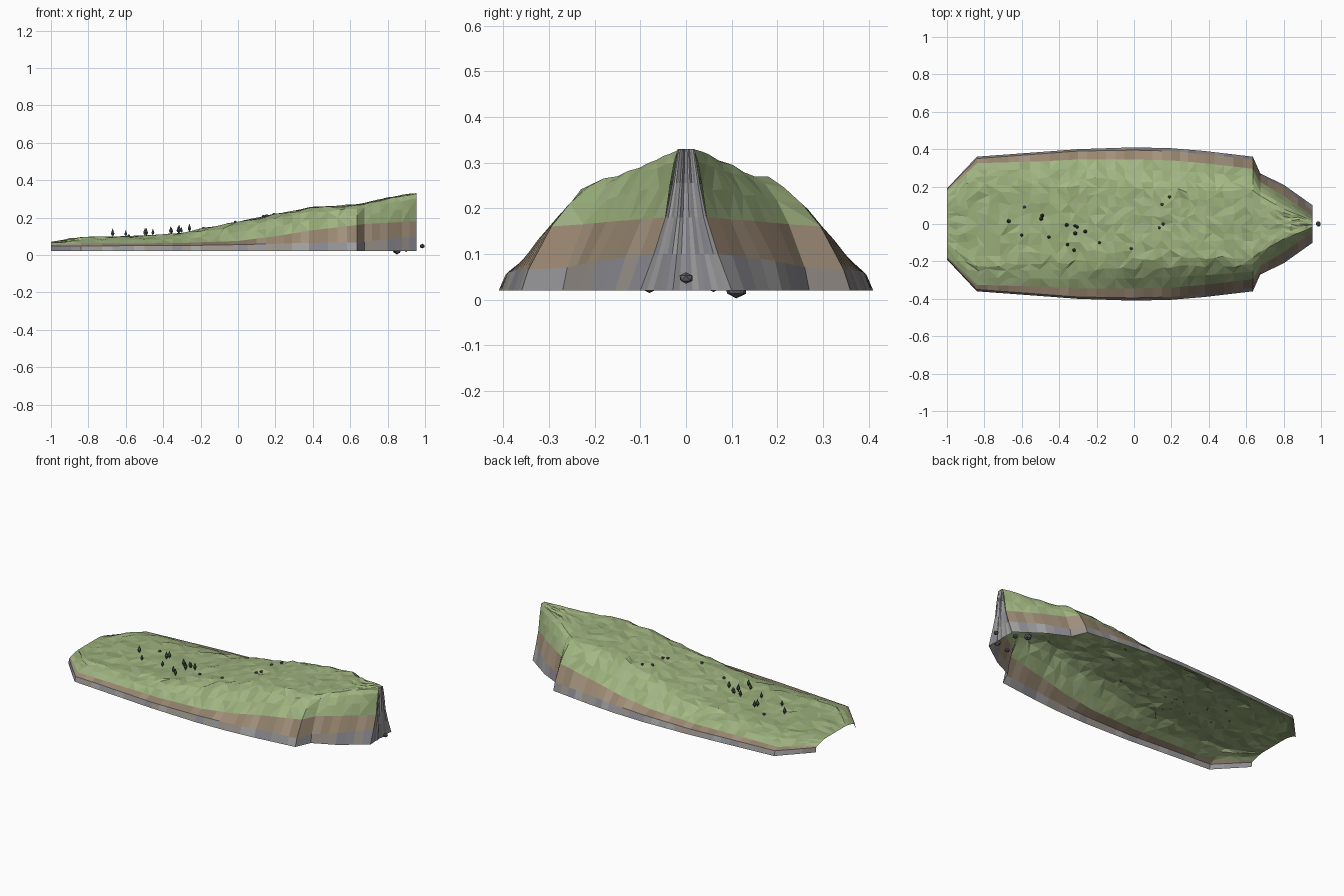
import bpy, bmesh, math, random
from mathutils import Vector, Matrix

if "Cube" in bpy.data.objects:
    bpy.data.objects.remove(bpy.data.objects["Cube"])

random.seed(4)
BASE = 0.02

def mats(name, cols):
    out = []
    for i, c in enumerate(cols):
        m = bpy.data.materials.new(f"{name}_{i}")
        m.diffuse_color = (*c, 1)
        m.use_nodes = True
        m.node_tree.nodes["Principled BSDF"].inputs["Base Color"].default_value = m.diffuse_color
        out.append(m)
    return out

GREEN = mats("grass", [(.33, .44, .20), (.37, .48, .23), (.30, .40, .18), (.35, .45, .23)])
BROWN = mats("earth", [(.33, .25, .17), (.37, .29, .21), (.29, .22, .15)])
GREY = mats("stone", [(.30, .30, .31), (.36, .36, .36), (.25, .25, .28), (.32, .29, .26)])
DARK = mats("foliage", [(.07, .09, .07), (.10, .13, .10)])
ROCK = mats("rock", [(.12, .12, .13)])

def make(name, bm, materials):
    for f in bm.faces:
        f.material_index = random.randrange(len(materials))
    me = bpy.data.meshes.new(name)
    bm.to_mesh(me)
    bm.free()
    for m in materials:
        me.materials.append(m)
    ob = bpy.data.objects.new(name, me)
    bpy.context.collection.objects.link(ob)
    return ob

# Cross-sections: x, base y, stone top (y, z), earth top (y, z), shoulder y, top z
STATIONS = [
    (-1.00, .19, .185, .048, .175, .053, .10, .070),
    (-.84, .36, .350, .048, .325, .062, .22, .092),
    (-.50, .385, .375, .050, .335, .062, .21, .100),
    (-.30, .40, .390, .050, .345, .064, .20, .115),
    (.00, .41, .395, .055, .345, .075, .19, .175),
    (.20, .405, .390, .060, .340, .100, .18, .215),
    (.38, .39, .372, .065, .325, .130, .18, .252),
    (.635, .36, .345, .066, .295, .160, .18, .268),
    (.675, .27, .260, .070, .225, .165, .15, .274),
    (.80, .21, .195, .085, .150, .172, .08, .304),
    (.955, .10, .070, .100, .045, .180, .018, .330)]
SPANS = [3, 6, 4, 6, 4, 4, 5, 1, 3, 4]

rows = []
for a, b, n in zip(STATIONS, STATIONS[1:], SPANS):
    for k in range(n):
        rows.append([p + (q - p) * k / n for p, q in zip(a, b)])
rows.append(list(STATIONS[-1]))

def ground(x):
    for a, b in zip(STATIONS, STATIONS[1:]):
        if a[0] <= x <= b[0]:
            return a[7] + (b[7] - a[7]) * (x - a[0]) / (b[0] - a[0])
    return BASE

def section(r):
    x, by, gy, gz, ey, ez, sy, tz = r
    half = [(by, BASE), (gy, gz), (ey, ez)]
    for t, u in ((.35, .45), (.7, .8), (1, .98)):
        half.append((ey + (sy - ey) * t, ez + (tz - ez) * u))
    inner = [(sy * (1 - k / 4), tz) for k in range(1, 8)]
    return half + inner + [(-y, z) for y, z in reversed(half)]

# Jittered lattice of points across the whole headland
grid = []
for i, r in enumerate(rows):
    pts = []
    sec = section(r)
    for j, (y, z) in enumerate(sec):
        x = r[0]
        depth = min(j, len(sec) - 1 - j)
        if depth > 2 and 0 < i < len(rows) - 1:
            z += random.uniform(-.005, .005)
            if depth > 3 and x < .62:
                x += random.uniform(-.013, .013)
                y += random.uniform(-.012, .012)
        pts.append(Vector((x, y, z)))
    grid.append(pts)
COLS = len(grid[0])

def strip(name, columns, materials, triangles=False):
    bm = bmesh.new()
    for i in range(len(grid) - 1):
        for j in columns:
            q = [grid[i][j], grid[i][j + 1], grid[i + 1][j + 1], grid[i + 1][j]]
            if triangles:
                d = random.randrange(2)
                q = q[d:] + q[:d]
                polys = [(q[0], q[1], q[2]), (q[0], q[2], q[3])]
            else:
                polys = [q]
            for p in polys:
                bm.faces.new([bm.verts.new(v) for v in p])
    bmesh.ops.remove_doubles(bm, verts=bm.verts, dist=1e-5)
    bmesh.ops.reverse_faces(bm, faces=bm.faces) if bm.faces[:] and \
        sum(f.normal.z for f in bm.faces if f.normal_update() is None) < 0 else None
    return make(name, bm, materials)

strip("grass_top", range(2, COLS - 3), GREEN, True)
strip("earth_band", (1, COLS - 3), BROWN)
strip("stone_band", (0, COLS - 2), GREY)

# Fluted vertical cliff at the narrow end
bm = bmesh.new()
N = 14
flute = [random.uniform(-.006, .0) if 0 < k < N else 0 for k in range(N + 1)]
levels = [(.10, BASE), (.07, .10), (.045, .18), (.03, .255), (.018, .33)]
cols = [[bm.verts.new((.955 + flute[k], w * (2 * k / N - 1), z)) for w, z in levels]
        for k in range(N + 1)]
for a, b in zip(cols, cols[1:]):
    for l in range(len(levels) - 1):
        bm.faces.new((a[l], b[l], b[l + 1], a[l + 1]))
make("end_cliff", bm, GREY[:3])

# Small trees: a low trunk under a pointed crown
TREES = [(-.67, .015), (-.60, -.06), (-.49, .045), (-.497, .028), (-.455, -.07),
         (-.36, -.005), (-.355, -.11), (-.315, -.01), (-.303, -.016),
         (-.315, -.05), (-.32, -.14), (-.26, -.04)]
for n, (x, y) in enumerate(TREES):
    h = random.uniform(.034, .048)
    r = h * .24
    z = ground(x)
    bm = bmesh.new()
    for r1, r2, z0, z1 in ((.25, .25, -.1, .25), (.6, 1, .2, .42), (1, .05, .42, 1)):
        bmesh.ops.create_cone(bm, segments=6, radius1=r * r1, radius2=r * r2,
                              depth=(z1 - z0) * h, cap_ends=True,
                              matrix=Matrix.Translation((x, y, z + (z0 + z1) / 2 * h)))
    make(f"tree_{n}", bm, DARK)

# Rocks on the grass and boulders at the foot of the cliff
def rock(name, x, y, z, s):
    bm = bmesh.new()
    bmesh.ops.create_icosphere(bm, subdivisions=1, radius=1)
    for v in bm.verts:
        v.co = Vector((x, y, z)) + Vector(c * k for c, k in zip(v.co, s)) * random.uniform(.85, 1)
    make(name, bm, ROCK)

for n, (x, y) in enumerate([(-.585, .09), (-.185, -.10), (-.015, -.13), (.135, -.02),
                            (.155, 0), (.15, .105), (.19, .145)]):
    rock(f"field_rock_{n}", x, y, ground(x) + .004, (.01, .01, .009))
for n, (x, y, z, r) in enumerate([(.985, 0, .047, .015), (.85, .11, .022, .024),
                                  (.90, .06, .03, .016), (.90, -.09, .055, .02),
                                  (.84, -.08, .028, .016)]):
    rock(f"cliff_boulder_{n}", x, y, z, (r, r * 1.15, r * .9))
